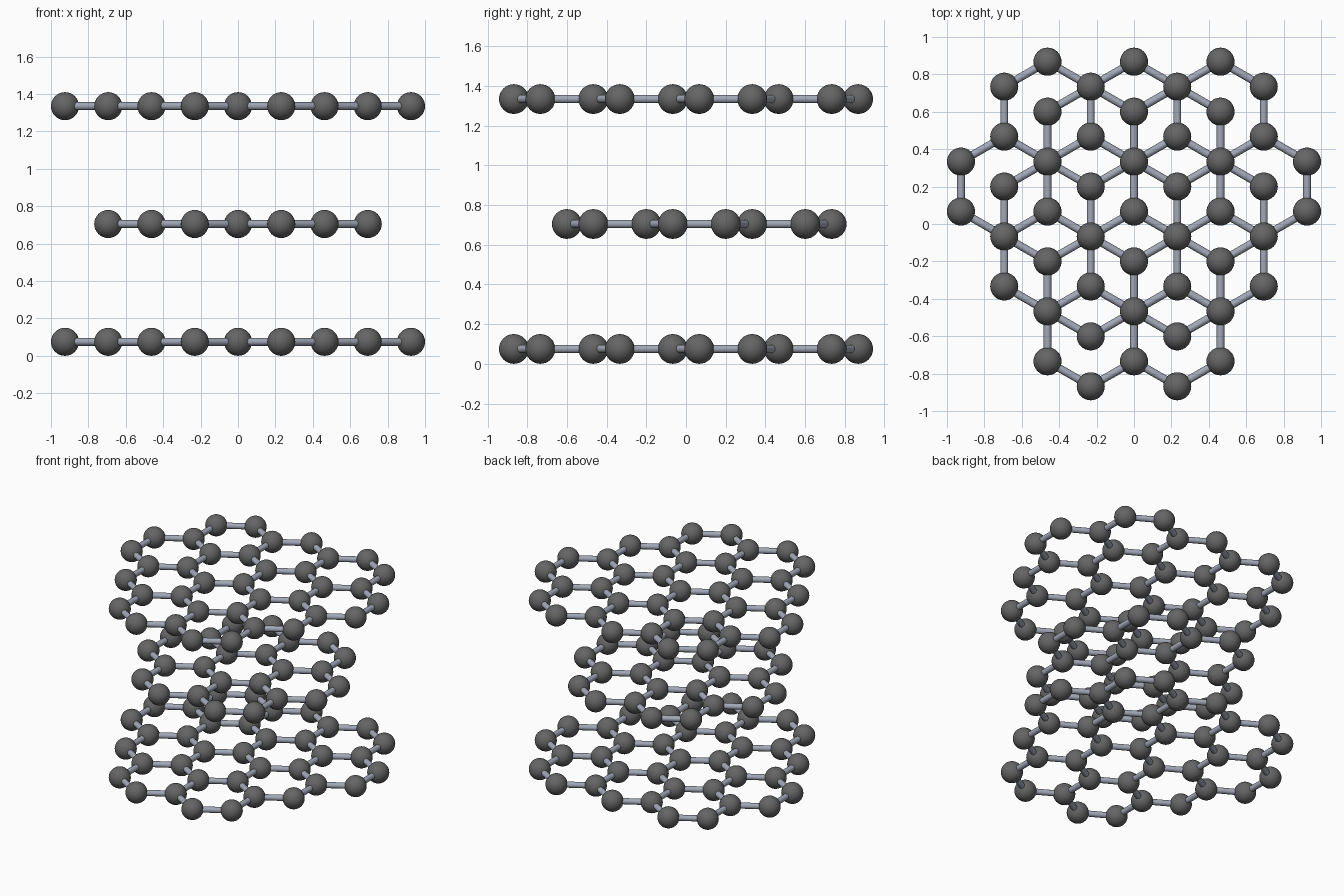
import bpy, bmesh, math
from mathutils import Matrix, Vector

if "Cube" in bpy.data.objects:
    bpy.data.objects.remove(bpy.data.objects["Cube"])

ATOM_R, BOND_R = 0.075, 0.021
STEP = 0.925 / 4                  # half the ring width along x
BOND = STEP * 2 / math.sqrt(3)    # distance between neighbouring atoms
GAP = 0.63                        # distance between sheets


def material(name, color):
    m = bpy.data.materials.new(name)
    m.diffuse_color = color
    m.use_nodes = True
    m.node_tree.nodes["Principled BSDF"].inputs["Base Color"].default_value = m.diffuse_color
    return m


ATOM_MAT = material("dark_grey", (0.13, 0.13, 0.13, 1))
BOND_MAT = material("blue_grey", (0.36, 0.39, 0.47, 1))

# Ring corners on a lattice of STEP by half a bond
CORNERS = [(0, 2), (1, 1), (1, -1), (0, -2), (-1, -1), (-1, 1)]

# Ring centres per row: row -> columns
WIDE = {4: (-2, 0, 2), 1: (-3, -1, 1, 3), -2: (-2, 0, 2), -5: (-1, 1)}
SMALL = {3: (-1, 1), 0: (-2, 0, 2), -3: (-1, 1)}


def finish(bm, name, mat):
    mesh = bpy.data.meshes.new(name)
    for f in bm.faces:
        f.smooth = len(f.verts) <= 4
    bm.to_mesh(mesh)
    bm.free()
    mesh.materials.append(mat)
    bpy.context.collection.objects.link(bpy.data.objects.new(name, mesh))


def sheet(name, rows, z):
    # Collect shared atoms and bonds of all rings
    atoms, bonds = set(), set()
    for j, cols in rows.items():
        for i in cols:
            ring = [(i + di, j + dj) for di, dj in CORNERS]
            atoms.update(ring)
            bonds.update(tuple(sorted((ring[k - 1], ring[k]))) for k in range(6))

    def pos(key):
        return Vector((key[0] * STEP, (key[1] / 2 + 0.25) * BOND, z))

    # Atoms
    bm = bmesh.new()
    for key in sorted(atoms):
        bmesh.ops.create_uvsphere(bm, u_segments=32, v_segments=16, radius=ATOM_R,
                                  matrix=Matrix.Translation(pos(key)))
    finish(bm, name + "_atoms", ATOM_MAT)

    # Bonds
    bm = bmesh.new()
    for a, b in sorted(bonds):
        p, q = pos(a), pos(b)
        turn = (q - p).to_track_quat('Z', 'Y').to_matrix().to_4x4()
        bmesh.ops.create_cone(bm, cap_ends=True, segments=16, radius1=BOND_R,
                              radius2=BOND_R, depth=BOND,
                              matrix=Matrix.Translation((p + q) / 2) @ turn)
    finish(bm, name + "_bonds", BOND_MAT)


sheet("bottom_sheet", WIDE, ATOM_R)
sheet("middle_sheet", SMALL, ATOM_R + GAP)
sheet("top_sheet", WIDE, ATOM_R + 2 * GAP)
